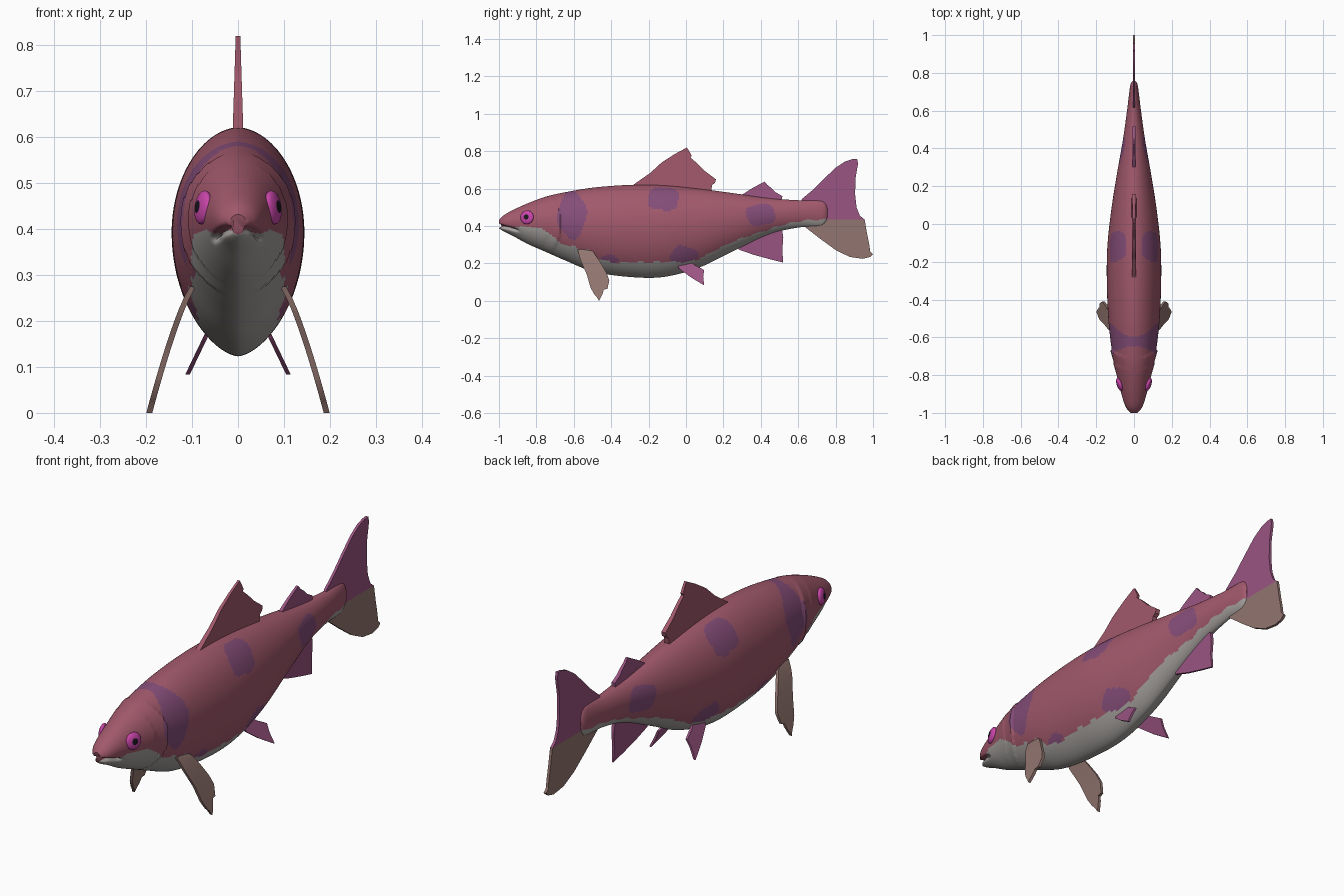
import bpy, bmesh, math
from mathutils import Vector

if "Cube" in bpy.data.objects:
    bpy.data.objects.remove(bpy.data.objects["Cube"])


def material(name, rgb):
    m = bpy.data.materials.new(name)
    m.diffuse_color = (*rgb, 1)
    m.use_nodes = True
    m.node_tree.nodes["Principled BSDF"].inputs["Base Color"].default_value = m.diffuse_color
    return m


ROSE = material("rose_back", (0.36, 0.10, 0.15))
GREY = material("grey_belly", (0.38, 0.36, 0.345))
PURPLE = material("purple_patch", (0.235, 0.075, 0.19))
MAGENTA = material("magenta_fin", (0.33, 0.09, 0.225))
TAUPE = material("taupe_fin", (0.29, 0.18, 0.16))
IRIS = material("bright_iris", (0.58, 0.06, 0.40))
BLACK = material("black_pupil", (0.01, 0.008, 0.012))


def finish(name, bm, mats, angle=40):
    me = bpy.data.meshes.new(name)
    bmesh.ops.recalc_face_normals(bm, faces=bm.faces[:])
    bm.to_mesh(me)
    bm.free()
    for m in mats:
        me.materials.append(m)
    ob = bpy.data.objects.new(name, me)
    bpy.context.collection.objects.link(ob)
    bpy.ops.object.select_all(action='DESELECT')
    ob.select_set(True)
    bpy.context.view_layer.objects.active = ob
    bpy.ops.object.shade_smooth_by_angle(angle=math.radians(angle))
    return ob


def smooth(rows, y, k):
    """Cubic interpolation of column k in a table sorted on column 0."""
    n = len(rows)
    i = max(j for j in range(n - 1) if rows[j][0] <= y or j == 0)

    def slope(j):
        a, b = rows[max(j - 1, 0)], rows[min(j + 1, n - 1)]
        return (b[k] - a[k]) / (b[0] - a[0])
    p, q = rows[i], rows[i + 1]
    d = q[0] - p[0]
    t = (y - p[0]) / d
    return ((2*t**3 - 3*t*t + 1) * p[k] + (t**3 - 2*t*t + t) * d * slope(i)
            + (3*t*t - 2*t**3) * q[k] + (t**3 - t*t) * d * slope(i + 1))


# Body stations: y, top, bottom, half width
BODY = [(-1.0, .432, .388, .018), (-.975, .457, .372, .040), (-.93, .483, .350, .058),
        (-.85, .52, .306, .079), (-.75, .557, .262, .103), (-.65, .58, .218, .120),
        (-.5, .605, .158, .136), (-.3, .62, .128, .144), (-.12, .618, .128, .141),
        (.07, .60, .178, .121), (.25, .576, .265, .093), (.45, .549, .357, .058),
        (.6, .538, .392, .037), (.72, .537, .40, .022), (.745, .525, .415, .017),
        (.757, .50, .44, .008)]
# Edge between back and belly colours: y, z
BELLY = [(-1.0, .395), (-.77, .385), (-.67, .31), (-.53, .27), (-.43, .212), (-.2, .207),
         (.02, .212), (.1, .24), (.235, .31), (.45, .385), (.6, .425), (.76, .437)]
# Purple patches: y, z, radius y, radius z
PATCHES = [(-.61, .46, .075, .13), (-.12, .545, .085, .065), (.40, .46, .08, .06),
           (-.01, .24, .075, .055), (-.41, .22, .05, .025)]


def body():
    bm = bmesh.new()
    rings, segs = 200, 112
    ys = [-1 + 1.72 * i / rings for i in range(rings)] + [.72, .73, .74, .748, .754, .757]
    grid = []
    for y in ys:
        top, bot, w = (smooth(BODY, y, k) for k in (1, 2, 3))
        mid = bot + .54 * (top - bot)
        ring = []
        for s in range(segs):
            a = 2 * math.pi * s / segs
            c, sn = math.cos(a), math.sin(a)
            z = mid + (top - mid if c > 0 else mid - bot) * c
            x = w * math.copysign(abs(sn) ** (1.08 if c > 0 else 1.25), sn)
            # gill cover: swells backwards, then steps in
            edge = -.665 - 1.6 * (z - .40) ** 2 - (.25 * (.36 - z) if z < .36 else 0)
            for e, size in ((edge, .009), (edge - .07, .004)):
                if e - .1 < y < e:
                    x *= 1 + size * ((y - e + .1) / .1) ** 2 / .11
            # mouth groove
            fade = min(1, max(0, (-.89 - y) / .04))
            g = fade * math.exp(-((z - .402 + .25 * (y + 1)) / .007) ** 2)
            ring.append(bm.verts.new((x * (1 - .22 * g), y + .025 * g, z)))
        grid.append(ring)
    for r0, r1 in zip(grid, grid[1:]):
        for s in range(segs):
            t = (s + 1) % segs
            bm.faces.new((r0[s], r0[t], r1[t], r1[s]))
    bm.faces.new(grid[0])
    bm.faces.new(grid[-1])
    for f in bm.faces:
        c = f.calc_center_median()
        y = max(-1, min(.757, c.y))
        if c.z < smooth(BELLY, y, 1) + .004 * math.sin(70 * y):
            f.material_index = 1
        else:
            for py, pz, ry, rz in PATCHES:
                u, v = (c.y - py) / ry, (c.z - pz) / rz
                if u*u + v*v < 1 + .15 * math.sin(4 * math.atan2(v, u) + 9 * py):
                    f.material_index = 2
    finish("body", bm, [ROSE, GREY, PURPLE], 50)


def fin(name, pts, shape, mats, split=-1):
    """Thin plate from a (y, z) outline; shape(z) gives centre x and half thickness."""
    bm = bmesh.new()
    bm.faces.new([bm.verts.new((0, y, z)) for y, z in pts])
    cuts = [.025 * i for i in range(1, 34)] + [split]
    for z in cuts:
        bmesh.ops.bisect_plane(bm, geom=bm.verts[:] + bm.edges[:] + bm.faces[:],
                               plane_co=(0, 0, z), plane_no=(0, 0, 1), dist=1e-5)
    bmesh.ops.triangulate(bm, faces=bm.faces[:])
    first = bm.verts[:]
    res = bmesh.ops.extrude_face_region(bm, geom=bm.faces[:], use_keep_orig=True)
    for group, sign in ((first, -1), ([g for g in res["geom"] if isinstance(g, bmesh.types.BMVert)], 1)):
        for v in group:
            cx, t = shape(v.co.z)
            v.co.x = cx + sign * t
    for f in bm.faces:
        if f.calc_center_median().z < split:
            f.material_index = 1
    finish(name, bm, mats)


body()

# Fins on the centre line
fin("dorsal_fin", [(-.25, .56), (-.29, .615), (-.19, .685), (-.13, .74), (-.06, .785), (.005, .82),
                   (.02, .795), (.03, .775), (.025, .765), (.06, .735), (.10, .695), (.16, .65),
                   (.155, .63), (.14, .62), (.13, .56)],
    lambda z: (0, .012 - .007 * max(0, z - .6) / .22), [ROSE])
fin("rear_dorsal_fin", [(.31, .52), (.30, .568), (.35, .60), (.42, .638), (.435, .62), (.46, .60),
                        (.48, .58), (.515, .56), (.51, .50)],
    lambda z: (0, .009 - .004 * max(0, z - .55) / .09), [MAGENTA])
fin("anal_fin", [(.30, .33), (.28, .275), (.36, .247), (.44, .225), (.52, .205), (.515, .27),
                 (.52, .34), (.51, .40), (.42, .40)],
    lambda z: (0, .004 + .004 * max(0, z - .2) / .2), [MAGENTA])
fin("tail_fin", [(.60, .50), (.62, .545), (.68, .595), (.74, .655), (.80, .712), (.85, .745),
                 (.89, .758), (.915, .76), (.92, .735), (.907, .66), (.904, .57), (.912, .50),
                 (.93, .455), (.955, .435), (.968, .36), (.98, .30), (.985, .265), (1.0, .25),
                 (.985, .235), (.945, .225), (.875, .235), (.80, .272), (.72, .33), (.63, .40)],
    lambda z: (0, .006), [MAGENTA, TAUPE], .436)

# Paired fins and eyes
for side, s in (("right", 1), ("left", -1)):
    fin("pelvic_fin_" + side, [(-.045, .195), (-.04, .175), (.02, .13), (.06, .105), (.097, .083),
                               (.092, .13), (.097, .165), (.05, .19), (.03, .205)],
        lambda z: (s * (.11 - .48 * (z - .083)), .005), [MAGENTA])
    fin("pectoral_fin_" + side, [(-.58, .275), (-.565, .22), (-.53, .14), (-.51, .07), (-.49, .035),
                                 (-.478, .022), (-.465, .0), (-.445, .04), (-.44, .06), (-.42, .065),
                                 (-.41, .11), (-.425, .15), (-.46, .21), (-.49, .255), (-.515, .278)],
        lambda z: (s * (.093 + .1 * max(0, (.28 - z) / .28) ** .75), .0065), [TAUPE])
    bm = bmesh.new()
    bmesh.ops.create_uvsphere(bm, u_segments=32, v_segments=24, radius=.037)
    for f in bm.faces:
        f.material_index = int(f.calc_center_median().normalized().z > math.cos(math.radians(22)))
    for v in bm.verts:
        v.co.z *= .4
    eye = finish("eye_" + side, bm, [IRIS, BLACK])
    eye.rotation_mode = 'QUATERNION'
    eye.rotation_quaternion = Vector((s, -.36, .14)).to_track_quat('Z', 'Y')
    eye.location = (s * .076, -.85, .447)
